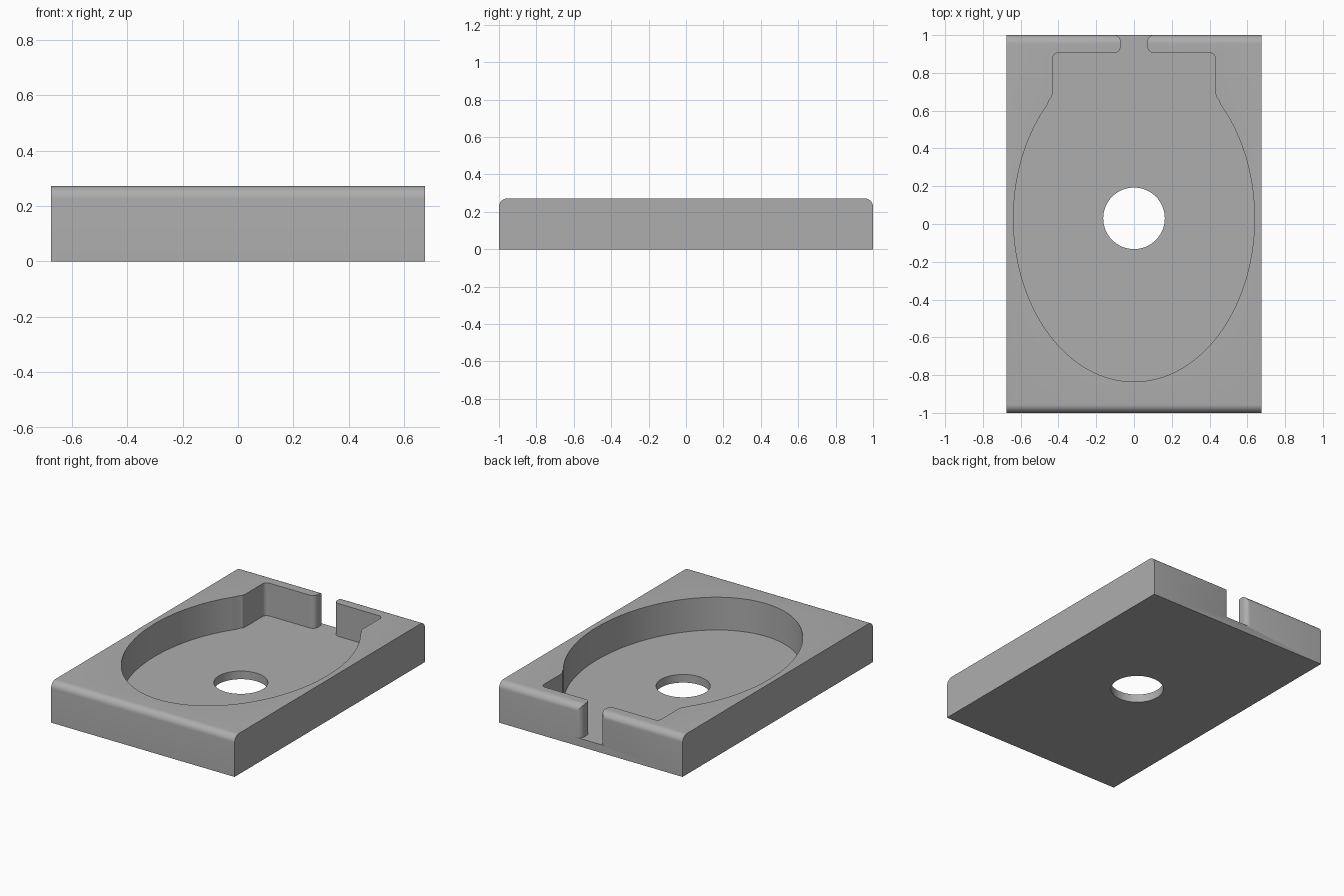
import bpy, bmesh
from math import sin, cos, radians, pi, asin

W, L, H = 0.675, 1.0, 0.272      # half width, half length, height
FLOOR = 0.054                    # thickness under the pocket
CY = 0.03                        # centre of the oval and of the hole
RX, RY = 0.638, 0.865            # oval radii

cube = bpy.data.objects.get("Cube")
if cube:
    bpy.data.objects.remove(cube, do_unlink=True)

grey = bpy.data.materials.new("plain grey")
grey.use_nodes = True
colour = (0.42, 0.42, 0.42, 1)
grey.diffuse_color = colour
grey.node_tree.nodes["Principled BSDF"].inputs["Base Color"].default_value = colour


def arc(cx, cy, rx, ry, start, end, steps):
    angles = [radians(start + (end - start) * i / steps) for i in range(steps + 1)]
    return [(cx + rx * cos(a), cy + ry * sin(a)) for a in angles]


def prism(name, outline, bottom, top):
    """Closed solid from a flat outline."""
    bm = bmesh.new()
    face = bm.faces.new([bm.verts.new((x, y, bottom)) for x, y in outline])
    ext = bmesh.ops.extrude_face_region(bm, geom=[face])
    moved = [v for v in ext["geom"] if isinstance(v, bmesh.types.BMVert)]
    bmesh.ops.translate(bm, verts=moved, vec=(0, 0, top - bottom))
    bmesh.ops.recalc_face_normals(bm, faces=bm.faces)
    mesh = bpy.data.meshes.new(name)
    bm.to_mesh(mesh)
    bm.free()
    mesh.materials.append(grey)
    obj = bpy.data.objects.new(name, mesh)
    bpy.context.collection.objects.link(obj)
    return obj


# Block with rounded front and back top edges
tray = prism("tray", [(-W, -L), (W, -L), (W, L), (-W, L)], 0, H)
bm = bmesh.new()
bm.from_mesh(tray.data)
edges = [e for e in bm.edges
         if all(v.co.z > H / 2 for v in e.verts)
         and abs(e.verts[0].co.y - e.verts[1].co.y) < 0.01]
bmesh.ops.bevel(bm, geom=edges, offset=0.045, segments=8, profile=0.5, affect="EDGES")
bm.to_mesh(tray.data)
bm.free()

# Pocket outline, +x half: oval, neck, square end, rounded slot lips
half = arc(0, CY, RX, RY, -90, 43.9, 56)
half += [(0.447, 0.662), (0.436, 0.672), (0.432, 0.69)]
half += arc(0.402, 0.875, 0.03, 0.03, 0, 90, 8)
half += arc(0.107, 0.941, 0.036, 0.036, 270, 180, 8)
half += arc(0.107, 0.965, 0.036, 0.036, 180, 90, 8)
half += [(0.107, 1.1)]
mirrored = [(-x, y) for x, y in reversed(half) if x > 0.001]
pocket = prism("pocket_cutter", half + mirrored, FLOOR, H + 0.2)

# Round drain hole
hole = prism("hole_cutter", arc(0, CY, 0.163, 0.163, 0, 354.375, 63), -0.2, H)

# Cut both shapes out of the block
for cutter in (pocket, hole):
    cutter.hide_render = True
    mod = tray.modifiers.new(cutter.name, "BOOLEAN")
    mod.operation = "DIFFERENCE"
    mod.solver = "EXACT"
    mod.object = cutter
bpy.context.view_layer.update()
bpy.ops.object.select_all(action="DESELECT")
tray.select_set(True)
bpy.context.view_layer.objects.active = tray
for mod in list(tray.modifiers):
    bpy.ops.object.modifier_apply(modifier=mod.name)
for cutter in (pocket, hole):
    bpy.data.objects.remove(cutter, do_unlink=True)

bpy.ops.object.shade_smooth_by_angle(angle=radians(30))
